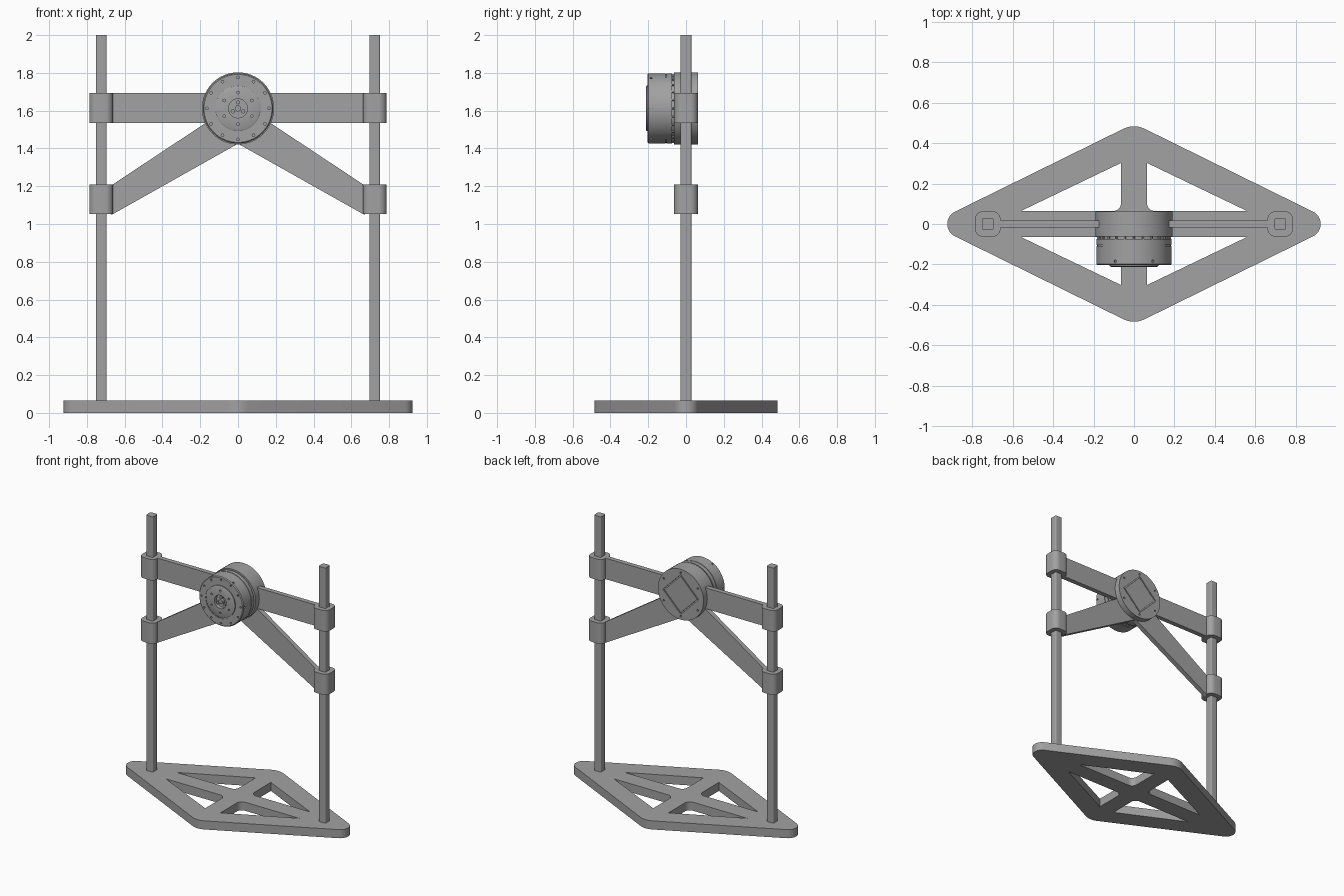
import bpy, bmesh, math
from mathutils import Vector, Matrix

if "Cube" in bpy.data.objects:
    bpy.data.objects.remove(bpy.data.objects["Cube"])

grey = bpy.data.materials.new("plain_grey")
grey.use_nodes = True
COLOUR = (0.36, 0.36, 0.36, 1)
grey.diffuse_color = COLOUR
grey.node_tree.nodes["Principled BSDF"].inputs["Base Color"].default_value = COLOUR

HUB_Z = 1.612
POLE_X = 0.724


def finish(name, bm):
    bmesh.ops.recalc_face_normals(bm, faces=bm.faces)
    mesh = bpy.data.meshes.new(name)
    bm.to_mesh(mesh)
    bm.free()
    mesh.materials.append(grey)
    ob = bpy.data.objects.new(name, mesh)
    bpy.context.collection.objects.link(ob)
    return ob


def activate(ob):
    bpy.ops.object.select_all(action='DESELECT')
    ob.select_set(True)
    bpy.context.view_layer.objects.active = ob


def smooth(ob):
    activate(ob)
    bpy.ops.object.shade_smooth_by_angle(angle=math.radians(30))


def fillet(points, steps=8):
    """Round each (x, y, radius) corner of a polygon."""
    out = []
    for i, (x, y, r) in enumerate(points):
        p = Vector((x, y))
        a = (Vector(points[i - 1][:2]) - p).normalized()
        b = (Vector(points[(i + 1) % len(points)][:2]) - p).normalized()
        if r == 0:
            out.append(p)
            continue
        half = a.angle(b) / 2
        centre = p + (a + b).normalized() * (r / math.sin(half))
        start = p + a * (r / math.tan(half)) - centre
        end = p + b * (r / math.tan(half)) - centre
        for k in range(steps + 1):
            t = k / steps
            arc = math.pi - 2 * half
            out.append(centre + (start * math.sin((1 - t) * arc) + end * math.sin(t * arc)) / math.sin(arc))
    return out


def prism(name, points, lo, hi, axis='z'):
    """Extrude a polygon along z, or a front profile along y."""
    bm = bmesh.new()
    place = (lambda p: (p[0], p[1], lo)) if axis == 'z' else (lambda p: (p[0], lo, p[1]))
    face = bm.faces.new([bm.verts.new(place(p)) for p in points])
    moved = bmesh.ops.extrude_face_region(bm, geom=[face])["geom"]
    shift = (0, 0, hi - lo) if axis == 'z' else (0, hi - lo, 0)
    bmesh.ops.translate(bm, vec=shift, verts=[v for v in moved if isinstance(v, bmesh.types.BMVert)])
    return finish(name, bm)


def box_outline(cx, cy, half, r):
    return fillet([(cx - half, cy - half, r), (cx + half, cy - half, r),
                   (cx + half, cy + half, r), (cx - half, cy + half, r)])


def cut(ob, cutters):
    for c in cutters:
        c.hide_render = True
        activate(ob)
        mod = ob.modifiers.new("cut", 'BOOLEAN')
        mod.operation = 'DIFFERENCE'
        mod.solver = 'EXACT'
        mod.object = c
        bpy.ops.object.modifier_apply(modifier=mod.name)
        bpy.data.objects.remove(c)


def lathe(name, profile, segments=64):
    """Spin (radius, y) points around the hub axis."""
    bm = bmesh.new()
    vs = [bm.verts.new((r, y, 0)) for r, y in profile]
    es = [bm.edges.new(pair) for pair in zip(vs, vs[1:])]
    bmesh.ops.spin(bm, geom=vs + es, cent=(0, 0, 0), axis=(0, 1, 0),
                   angle=math.tau, steps=segments, use_duplicate=False)
    bmesh.ops.remove_doubles(bm, verts=bm.verts, dist=1e-5)
    bmesh.ops.translate(bm, vec=(0, 0, HUB_Z), verts=bm.verts)
    return finish(name, bm)


def studs(name, count, ring, radius, y, depth, radial=False, sides=12, turn=0.0):
    """Circle of small cylinders on a face, or pointing outwards."""
    bm = bmesh.new()
    for k in range(count):
        ang = turn + math.tau * k / count
        d = Vector((math.cos(ang), 0, math.sin(ang)))
        aim = d if radial else Vector((0, 1, 0))
        m = (Matrix.Translation(d * ring + Vector((0, y, HUB_Z)))
             @ aim.to_track_quat('Z', 'Y').to_matrix().to_4x4())
        bmesh.ops.create_cone(bm, cap_ends=True, segments=sides, radius1=radius,
                              radius2=radius, depth=depth, matrix=m)
    return finish(name, bm)


# Diamond base with four triangular openings
base = prism("base_plate", fillet([(1.01, 0, .068), (0, .497, .12), (-1.01, 0, .068), (0, -.497, .12)], 12), 0, .065)
openings = []
for sx in (1, -1):
    for sy in (1, -1):
        tri = fillet([(sx * .064, sy * .064, .04), (sx * .56, sy * .064, 0), (sx * .064, sy * .302, 0)])
        openings.append(prism("opening", tri, -.1, .2))
cut(base, openings)
smooth(base)

# Poles with clamps at two heights
for side, s in (("left", 1), ("right", -1)):
    smooth(prism(side + "_pole", box_outline(s * POLE_X, 0, .029, .009), .001, 2))
    for level, lo, hi in (("upper", 1.534, 1.693), ("lower", 1.053, 1.21)):
        smooth(prism(f"{side}_{level}_clamp", box_outline(s * POLE_X, 0, .063, .04), lo, hi))
    # Flat arms joining the clamps to the hub
    prism(side + "_upper_arm", [(s * .05, 1.534), (s * .67, 1.534), (s * .67, 1.693), (s * .05, 1.693)], -.018, .018, 'y')
    prism(side + "_lower_arm", [(s * .67, 1.048), (s * .67, 1.205), (s * .15, 1.549),
                                (0, 1.6), (0, 1.425)], -.018, .018, 'y')

# Round mount with a shallow diamond groove and screw holes on the back
mount = lathe("hub_mount", [(0, -.063), (.191, -.063), (.191, .063), (0, .063)])
groove = prism("groove", [(.15 * math.cos(a), HUB_Z + .15 * math.sin(a)) for a in (0, math.pi / 2, math.pi, math.pi * 1.5)], .055, .1, 'y')
island = prism("island", [(.138 * math.cos(a), HUB_Z + .138 * math.sin(a)) for a in (0, math.pi / 2, math.pi, math.pi * 1.5)], .04, .12, 'y')
cut(groove, [island])
holes = studs("holes", 6, .165, .007, .07, .04, turn=math.pi / 6)
cut(mount, [groove, holes])
smooth(mount)

# Motor body: stepped drum, side groove, raised front cap and hollow centre
motor = lathe("motor_body", [(0, -.185), (.05, -.185), (.05, -.213), (.112, -.213), (.12, -.209), (.12, -.201),
                             (.128, -.201), (.128, -.204), (.18, -.204), (.186, -.198), (.186, -.108),
                             (.182, -.108), (.182, -.103), (.186, -.103), (.186, -.075), (.172, -.075),
                             (.172, -.06), (0, -.06)])
cut(motor, [studs("rim_holes", 12, .164, .007, -.204, .024, turn=math.pi / 12 * 0),
            studs("cap_holes", 6, .084, .007, -.213, .024, turn=math.pi / 6),
            studs("side_holes", 6, .186, .007, -.185, .016, radial=True)])
smooth(motor)

# Small fittings inside the hollow centre and in the gap behind the motor
smooth(studs("centre_shaft", 1, 0, .016, -.197, .024, sides=24))
smooth(studs("centre_bolts", 3, .032, .011, -.195, .022, turn=math.pi / 2))
studs("gap_spacers", 24, .176, .006, -.069, .016, sides=4)
